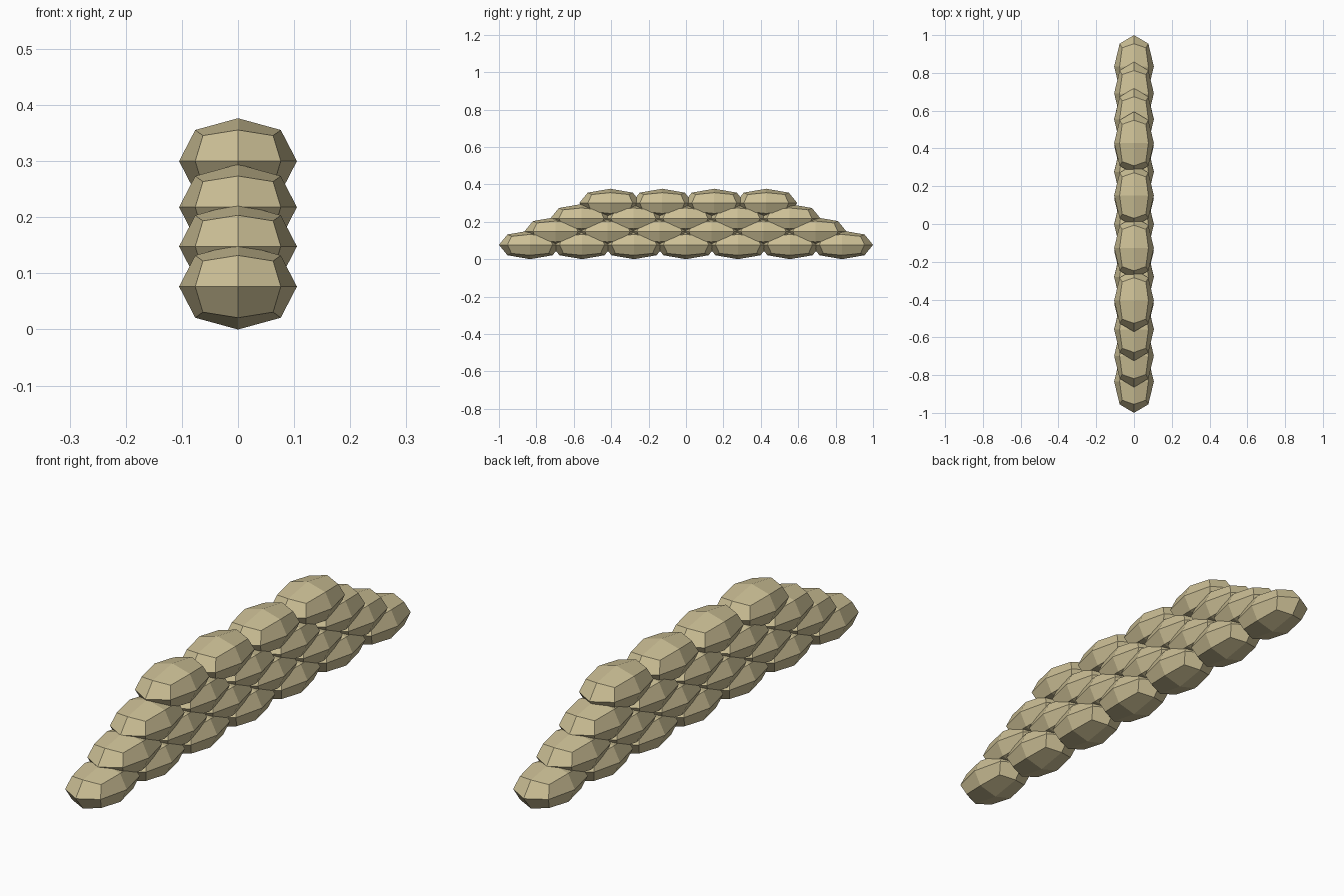
import bpy

if "Cube" in bpy.data.objects:
    bpy.data.objects.remove(bpy.data.objects["Cube"])

# Sandbag size (half extents after smoothing) and spacing along the wall
HALF = (0.105, 0.166, 0.0765)
PITCH = 0.278
LIMIT = 0.8395  # how far a cube face shrinks under subdivision

cloth = bpy.data.materials.new("sand_cloth")
cloth.diffuse_color = (0.60, 0.52, 0.30, 1)
cloth.use_nodes = True
cloth.node_tree.nodes["Principled BSDF"].inputs["Base Color"].default_value = cloth.diffuse_color

# Shared bag mesh: a stretched box, rounded by one subdivision level
bpy.ops.mesh.primitive_cube_add(size=2)
first = bpy.context.object
bag_mesh = first.data
bag_mesh.name = "sandbag"
for v in bag_mesh.vertices:
    v.co = [c * h / LIMIT for c, h in zip(v.co, HALF)]
bag_mesh.materials.append(cloth)
bpy.data.objects.remove(first)


def sandbag(name, y, z):
    bag = bpy.data.objects.new(name, bag_mesh)
    bag.location = (0, y, z)
    bpy.context.collection.objects.link(bag)
    sub = bag.modifiers.new("round", 'SUBSURF')
    sub.levels = sub.render_levels = 1
    return bag


# Staggered rows: bag count, height of centre, slight shift along the wall
rows = [(7, 0.0765, 0.0), (6, 0.148, -0.003), (5, 0.218, -0.003), (4, 0.30, 0.012)]
for r, (count, z, shift) in enumerate(rows, 1):
    for i in range(count):
        y = (i - (count - 1) / 2) * PITCH + shift
        sandbag(f"sandbag_row{r}_{i + 1}", y, z)
